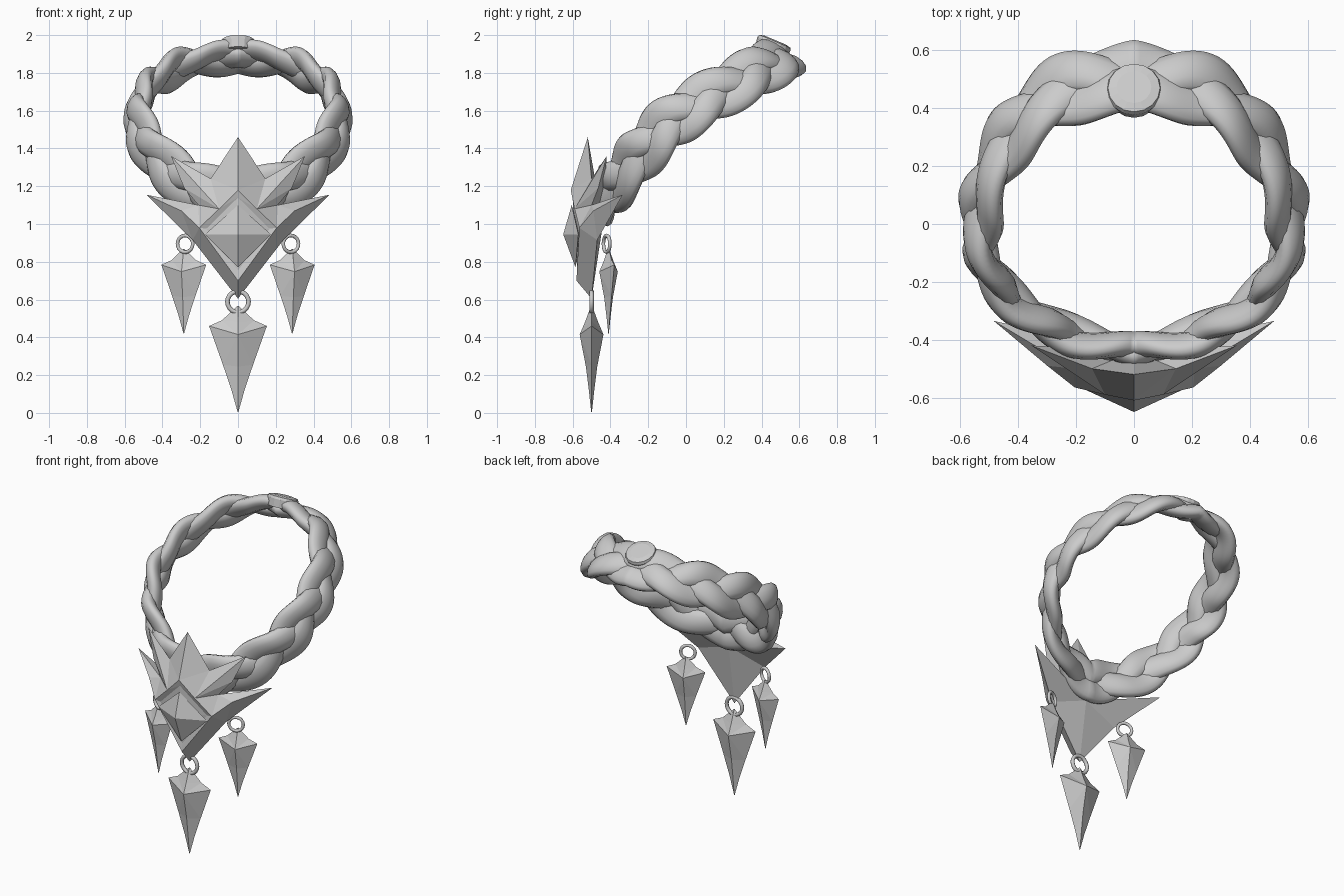
import bpy, bmesh, math
from mathutils import Vector, Matrix

if "Cube" in bpy.data.objects:
    bpy.data.objects.remove(bpy.data.objects["Cube"])

GREY = (0.6, 0.6, 0.6, 1)
mat = bpy.data.materials.new("plain grey")
mat.use_nodes = True
mat.diffuse_color = GREY
mat.node_tree.nodes["Principled BSDF"].inputs["Base Color"].default_value = GREY


def finish(bm, name, smooth=False, mirror=False):
    bmesh.ops.recalc_face_normals(bm, faces=bm.faces)
    me = bpy.data.meshes.new(name)
    bm.to_mesh(me)
    bm.free()
    me.materials.append(mat)
    for p in me.polygons:
        p.use_smooth = smooth
    ob = bpy.data.objects.new(name, me)
    bpy.context.collection.objects.link(ob)
    if mirror:
        ob.modifiers.new("mirror", "MIRROR")
    return ob


def loft(bm, rings, ends="cap"):
    """Skin a list of point rings; ends are capped, open or joined."""
    vs = [[bm.verts.new(p) for p in r] for r in rings]
    n = len(vs[0])
    pairs = list(zip(vs, vs[1:]))
    if ends == "join":
        pairs.append((vs[-1], vs[0]))
    for a, b in pairs:
        for i in range(n):
            j = (i + 1) % n
            bm.faces.new((a[i], a[j], b[j], b[i]))
    if ends == "cap":
        bm.faces.new(vs[0])
        bm.faces.new(vs[-1])


def spline(pts, t):
    """Catmull-Rom point at t in 0..1."""
    f = min(max(t, 0), 0.99999) * (len(pts) - 3)
    i = int(f)
    u = f - i
    a, b, c, d = (Vector(p) for p in pts[i:i + 4])
    return 0.5 * (2 * b + (c - a) * u + (2 * a - 5 * b + 4 * c - d) * u * u
                  + (3 * b - a - 3 * c + d) * u ** 3)


# Braided collar: half a loop from the back to the front, mirrored
half = [(0, .50, 1.88), (.25, .455, 1.85), (.425, .30, 1.765), (.52, .09, 1.65),
        (.525, -.10, 1.52), (.435, -.25, 1.36), (.25, -.37, 1.21), (0, -.43, 1.14)]
flip = lambda p: (-p[0], p[1], p[2])
path = [flip(half[1])] + half + [flip(half[-2])]
lean = [Vector(v) for v in ((0, .89, -.45), (.25, .55, -.8), (0, .1, -1))]
STEPS, SIDES = 90, 12


def frame(t):
    """Centre, width direction and thickness direction of the braid."""
    tan = (spline(path, t + .004) - spline(path, t - .004)).normalized()
    if t < .005 or t > .995:
        tan = Vector((1 if t < .5 else -1, 0, 0))
    k = t * 2
    w = lean[0].lerp(lean[1], k) if k < 1 else lean[1].lerp(lean[2], k - 1)
    w = (w - tan * w.dot(tan)).normalized()
    return spline(path, t), w, tan.cross(w)


for s in range(3):
    bm = bmesh.new()
    rings = []
    for k in range(STEPS + 1):
        t = k / STEPS
        c, w, n = frame(t)
        ph = math.pi / 2 + s * math.tau / 3 + t * 2 * math.tau
        mid = c + w * (.068 * math.sin(ph)) + n * (.02 * math.sin(2 * ph))
        ring = []
        for i in range(SIDES):
            a = math.tau * i / SIDES
            ring.append(mid + w * (.085 * math.cos(a)) + n * (.045 * math.sin(a)))
        rings.append(ring)
    for p in rings[0] + rings[-1]:
        p.x = 0
    loft(bm, rings, ends="open")
    finish(bm, "braid_strand", smooth=True, mirror=True)

# Clasp button at the back of the neck
bm = bmesh.new()
loft(bm, [[(r * math.cos(math.tau * i / 16), r * math.sin(math.tau * i / 16), z)
           for i in range(16)] for r, z in ((.085, -.05), (.095, 0), (.09, .015), (.06, .022))])
button = finish(bm, "clasp_button")
button.matrix_world = Matrix.Translation((0, .465, 1.953)) @ Matrix.Rotation(-.4, 4, "X")

# Faceted pendant with two wings on each side
points = dict(
    tip=(0, -.50, .605), low=(.24, -.47, .915), wing=(.485, -.335, 1.155),
    notch=(.21, -.50, 1.10), barb=(.285, -.465, 1.19), horn=(.355, -.42, 1.36),
    dip=(.145, -.50, 1.24), crown=(0, -.52, 1.46), top=(0, -.61, 1.18),
    edge=(.1, -.59, 1.08), side=(.205, -.565, .98), foot=(0, -.58, .70),
    ridge=(.3, -.49, 1.07), back=(0, -.44, 1.0),
    in_top=(0, -.60, 1.14), in_side=(.168, -.56, .975), in_foot=(0, -.575, .755),
    floor=(0, -.595, .96))
bm = bmesh.new()
verts = {k: bm.verts.new(v) for k, v in points.items()}


def facet(*names):
    bm.faces.new([verts[k] for k in names])


# Crown spike, horn, wing and lower bevel
facet("crown", "dip", "top")
facet("dip", "edge", "top")
facet("dip", "horn", "edge")
facet("horn", "barb", "edge")
facet("barb", "notch", "edge")
facet("edge", "notch", "side")
facet("notch", "ridge", "side")
facet("notch", "wing", "ridge")
facet("wing", "low", "ridge")
facet("ridge", "low", "side")
facet("low", "tip", "foot", "side")
# Diamond frame and its recessed floor
facet("top", "edge", "in_top")
facet("edge", "in_side", "in_top")
facet("edge", "side", "in_side")
facet("side", "foot", "in_foot", "in_side")
facet("in_top", "in_side", "floor")
facet("in_side", "in_foot", "floor")
# Back, fanned from its centre
outline = ["tip", "low", "wing", "notch", "barb", "horn", "dip", "crown"]
for a, b in zip(outline, outline[1:]):
    facet("back", a, b)
finish(bm, "pendant_plate", mirror=True)

# Pointed gem set in the frame
bm = bmesh.new()
rim = [bm.verts.new(p) for p in ((0, -.605, 1.10), (.175, -.57, .945),
                                 (0, -.585, .77), (-.175, -.57, .945))]
for y in (-.65, -.56):
    apex = bm.verts.new((0, y, .945))
    for i in range(4):
        bm.faces.new((rim[i], rim[(i + 1) % 4], apex))
finish(bm, "centre_gem")


def link_ring(name, loc, radius, wire, turn):
    bm = bmesh.new()
    rings = []
    for i in range(20):
        a = math.tau * i / 20
        rings.append([((radius + wire * math.cos(b)) * math.cos(a), wire * math.sin(b),
                       (radius + wire * math.cos(b)) * math.sin(a))
                      for b in (math.tau * j / 8 for j in range(8))])
    loft(bm, rings, ends="join")
    ob = finish(bm, name, smooth=True)
    ob.matrix_world = Matrix.Translation(loc) @ Matrix.Rotation(turn, 4, "Z")


def drop(name, loc, size, turn):
    """Four-edged crystal with hollow flanks; loc is its lower point."""
    bm = bmesh.new()
    levels = [(0, .002, .002, 0), (.12, .036, .015, 0), (.25, .08, .03, -.01),
              (.455, .153, .063, -.045), (.485, .085, .035, -.01), (.56, .004, .004, 0)]
    loft(bm, [[(hx, 0, z), (0, hy, z + d), (-hx, 0, z), (0, -hy, z + d)]
              for z, hx, hy, d in levels])
    bmesh.ops.triangulate(bm, faces=bm.faces)
    ob = finish(bm, name)
    ob.matrix_world = (Matrix.Translation(loc) @ Matrix.Rotation(turn, 4, "Z")
                       @ Matrix.Scale(size, 4))


# Hanging crystals and their rings
link_ring("centre_ring", (0, -.5, .588), .056, .012, 0)
drop("centre_drop", (0, -.5, .005), 1, 0)
for side, label in ((1, "left"), (-1, "right")):
    link_ring(label + "_ring", (side * .28, -.42, .895), .044, .01, side * .4)
    drop(label + "_drop", (side * .287, -.41, .42), .8, side * .25)
